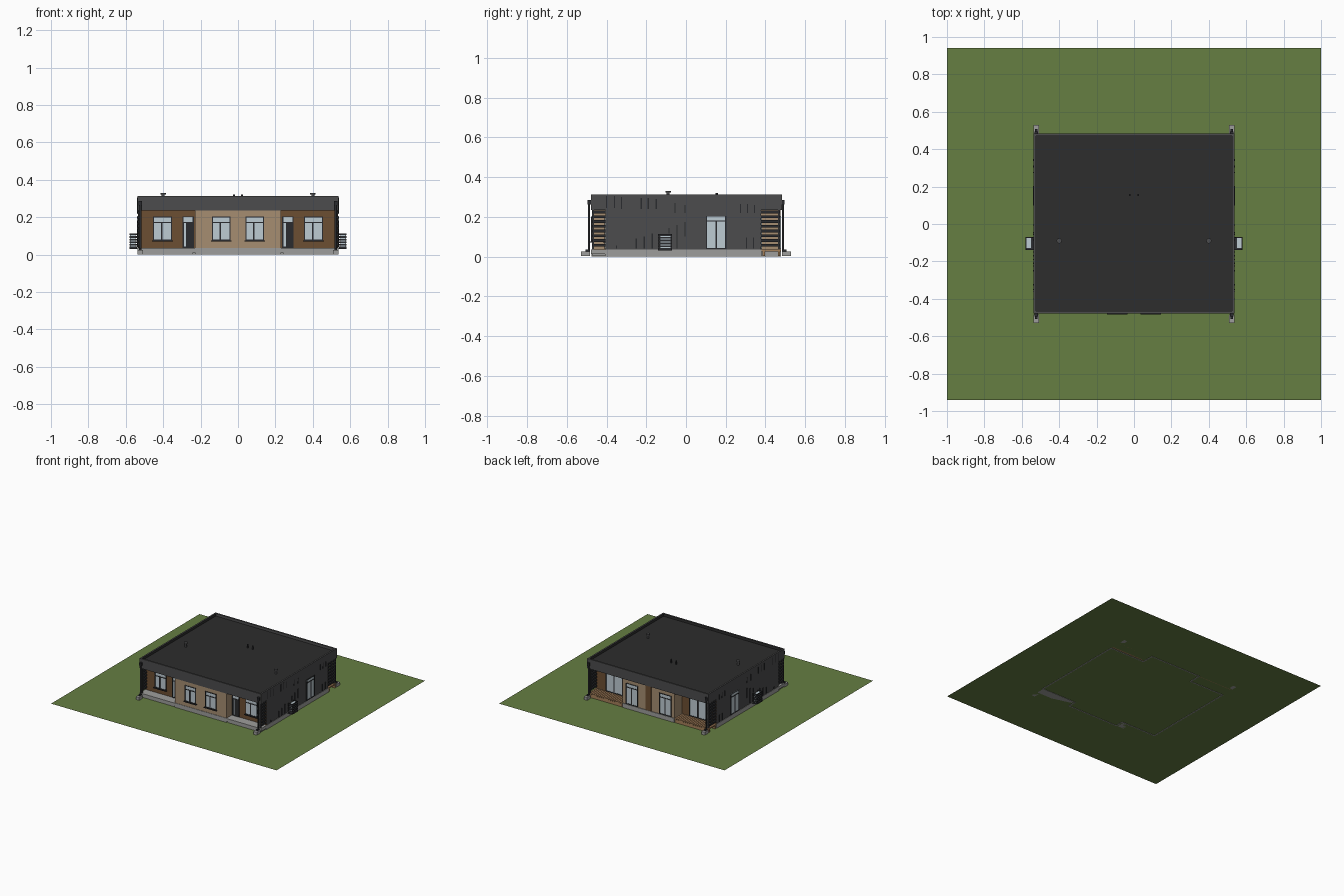
import bpy, bmesh

if "Cube" in bpy.data.objects:
    bpy.data.objects.remove(bpy.data.objects["Cube"])


def material(name, r, g, b):
    lin = [((c / 255 + 0.055) / 1.055) ** 2.4 for c in (r, g, b)]
    m = bpy.data.materials.new(name)
    m.diffuse_color = (*lin, 1)
    m.use_nodes = True
    m.node_tree.nodes["Principled BSDF"].inputs["Base Color"].default_value = m.diffuse_color
    return m


GRASS = material("grass green", 102, 126, 66)
ROOF = material("roof black", 45, 45, 45)
GREY = material("wall grey", 76, 76, 77)
TAN = material("tan render", 166, 141, 113)
BROWN = material("brown cladding", 108, 78, 50)
CONCRETE = material("concrete", 158, 158, 156)
GLASS = material("pale glass", 190, 204, 211)
DARK = material("dark frame", 42, 43, 46)
DECK = material("deck wood", 165, 128, 90)


def finish(name, bm, *mats):
    bmesh.ops.recalc_face_normals(bm, faces=bm.faces)
    me = bpy.data.meshes.new(name)
    bm.to_mesh(me)
    bm.free()
    for m in mats:
        me.materials.append(m)
    ob = bpy.data.objects.new(name, me)
    bpy.context.collection.objects.link(ob)
    return ob


def add_box(bm, p, q):
    """Axis-aligned box between two opposite corners."""
    vs = bmesh.ops.create_cube(bm, size=1)["verts"]
    for v in vs:
        v.co = [(a + b) / 2 + c * abs(b - a) for a, b, c in zip(p, q, v.co)]
    return vs


def boxes(name, mat, *pairs):
    bm = bmesh.new()
    for p, q in pairs:
        add_box(bm, p, q)
    return finish(name, bm, mat)


def cylinders(name, mat, *specs):
    """specs: (x, y, z0, z1, radius)"""
    bm = bmesh.new()
    for x, y, z0, z1, r in specs:
        vs = bmesh.ops.create_cone(bm, cap_ends=True, segments=12, radius1=r,
                                   radius2=r, depth=z1 - z0)["verts"]
        bmesh.ops.translate(bm, verts=vs, vec=(x, y, (z0 + z1) / 2))
    return finish(name, bm, mat)


def window(name, axis, plane, out, a0, a1, z0, z1, split=0.45, transom=0.03, sill=True):
    """Glazed opening on a wall: glass plate, frame, mullion, transom bar."""
    def bar(u0, u1, w0, w1, d):
        if axis == "y":
            return (u0, plane - out * 0.002, w0), (u1, plane + out * d, w1)
        return (plane - out * 0.002, u0, w0), (plane + out * d, u1, w1)
    f = 0.006
    zt = z1 - transom
    m = a0 + (a1 - a0) * split
    boxes(name + "_glass", GLASS, bar(a0, a1, z0, z1, 0.002))
    parts = [bar(a0, a0 + f, z0, z1, 0.005), bar(a1 - f, a1, z0, z1, 0.005),
             bar(a0, a1, z0, z0 + f, 0.005), bar(a0, a1, z1 - 0.004, z1, 0.005),
             bar(a0, a1, zt - 0.004, zt + 0.002, 0.005),
             bar(m - 0.004, m + 0.004, z0, zt, 0.005)]
    if sill:
        parts.append(bar(a0 - 0.005, a1 + 0.005, z0 - 0.004, z0 + 0.002, 0.012))
    boxes(name + "_frame", DARK, *parts)


# lawn
bm = bmesh.new()
bm.faces.new([bm.verts.new(c) for c in
              ((-1, -0.94, 0.002), (1, -0.94, 0.002), (1, 0.94, 0.002), (-1, 0.94, 0.002))])
finish("lawn", bm, GRASS)

# foundation: hollow ring following the notched footprint
half = [(0.23, -0.475), (0.23, -0.408), (0.538, -0.408), (0.538, 0.38),
        (0.23, 0.38), (0.23, 0.478)]
outline = half + [(-x, y) for x, y in reversed(half)]
bm = bmesh.new()
low = [bm.verts.new((x, y, 0)) for x, y in outline]
top = [bm.verts.new((x, y, 0.036)) for x, y in outline]
n = len(outline)
for i in range(n):
    j = (i + 1) % n
    bm.faces.new((low[i], low[j], top[j], top[i]))
found = finish("foundation", bm, CONCRETE)
sol = found.modifiers.new("thickness", "SOLIDIFY")
sol.thickness = 0.012
sol.offset = -1

# main body: grey side walls, brown front and back in the recesses
bm = bmesh.new()
add_box(bm, (-0.535, -0.405, 0.035), (0.535, 0.378, 0.24))
bm.normal_update()
for f in bm.faces:
    f.material_index = 1 if abs(f.normal.y) > 0.5 else 0
finish("main_walls", bm, GREY, BROWN)
boxes("centre_walls", TAN, ((-0.23, -0.472, 0.035), (0.23, 0.473, 0.24)))

# roof with sunken top inside a parapet
bm = bmesh.new()
add_box(bm, (-0.538, -0.478, 0.235), (0.538, 0.483, 0.313))
bm.normal_update()
lid = [f for f in bm.faces if f.normal.z > 0.5]
bmesh.ops.inset_region(bm, faces=lid, thickness=0.018)
inner = bmesh.ops.extrude_face_region(bm, geom=lid)["geom"]
bmesh.ops.delete(bm, geom=lid, context="FACES")
bmesh.ops.translate(bm, vec=(0, 0, -0.02), verts=[v for v in inner if isinstance(v, bmesh.types.BMVert)])
for f in bm.faces:
    c = f.calc_center_median()
    if 0.28 < c.z < 0.31 and abs(c.x) < 0.53 and -0.47 < c.y < 0.47:
        f.material_index = 1
finish("roof", bm, GREY, ROOF)

# roof vents and small pipes
cylinders("roof_vents", GREY, *[(s * 0.4, -0.09, z0, z1, r) for s in (-1, 1)
                                for z0, z1, r in ((0.29, 0.325, 0.008), (0.322, 0.331, 0.014))])
cylinders("roof_pipes", DARK, *[(s * 0.022, 0.155, 0.29, 0.321, 0.006) for s in (-1, 1)])

# dark upright strips on the side walls: (y, bottom, top)
strips = [(-0.40, 0.245, 0.305), (-0.36, 0.245, 0.305), (-0.325, 0.24, 0.30),
          (-0.225, 0.24, 0.295), (-0.19, 0.24, 0.295), (-0.15, 0.24, 0.29),
          (-0.055, 0.22, 0.27), (-0.005, 0.22, 0.26), (0.275, 0.22, 0.265),
          (0.31, 0.22, 0.265), (0.345, 0.22, 0.26), (-0.35, 0.04, 0.055),
          (-0.25, 0.04, 0.09), (-0.21, 0.04, 0.10), (-0.17, 0.04, 0.115),
          (-0.085, 0.115, 0.145), (-0.045, 0.04, 0.16), (-0.005, 0.10, 0.175),
          (0.305, 0.04, 0.095), (0.34, 0.04, 0.095)]

for s, side in ((-1, "left"), (1, "right")):
    boxes(side + "_wall_strips", DARK,
          *[((s * 0.534, y - 0.003, a), (s * 0.5395, y + 0.003, b)) for y, a, b in strips])

    # slatted screens closing the recess ends
    slats = []
    for y0, y1 in ((-0.474, -0.405), (0.378, 0.474)):
        slats += [((s * 0.524, y0, 0.05 + k * 0.024), (s * 0.536, y1, 0.064 + k * 0.024))
                  for k in range(8)]
    boxes(side + "_screen_slats", DARK, *slats)
    boxes(side + "_screen_posts", GREY,
          *[((s * 0.518, y - 0.006, 0.036), (s * 0.532, y + 0.006, 0.236))
            for y in (-0.468, 0.468)])

    # front porch slab
    boxes(side + "_porch_slab", CONCRETE,
          ((s * 0.23, -0.478, 0.012), (s * 0.538, -0.405, 0.036)),
          ((s * 0.24, -0.47, 0.002), (s * 0.53, -0.405, 0.012)))

    # back deck of short planks on a bearer
    boxes(side + "_deck_planks", DECK,
          *[((s * (0.232 + k * 0.017), 0.378, 0.026), (s * (0.246 + k * 0.017), 0.478, 0.036))
            for k in range(18)])
    boxes(side + "_deck_bearers", DECK,
          *[((s * 0.235, y, 0.002), (s * 0.535, y + 0.012, 0.026)) for y in (0.385, 0.462)])

    # front windows and entrance door
    a, b = sorted((s * 0.04, s * 0.14))
    window(side + "_centre_window", "y", -0.472, -1, a, b, 0.075, 0.203)
    a, b = sorted((s * 0.352, s * 0.455))
    window(side + "_porch_window", "y", -0.405, -1, a, b, 0.075, 0.203)
    a, b = sorted((s * 0.236, s * 0.298))
    window(side + "_entrance", "y", -0.405, -1, a, b, 0.037, 0.205, 0.4, 0.032, False)
    boxes(side + "_door_leaf", DARK, ((a, -0.409, 0.037), (a + 0.008, -0.404, 0.174)),
          ((a + 0.026, -0.409, 0.037), (b, -0.404, 0.174)))

    # back doors and large glazing
    a, b = sorted((s * 0.095, s * 0.202))
    window(side + "_back_door", "y", 0.473, 1, a, b, 0.038, 0.205, 0.5, 0.03, False)
    a, b = sorted((s * 0.295, s * 0.447))
    window(side + "_sliding_door", "y", 0.378, 1, a, b, 0.038, 0.205, 0.5, 0.004, False)

    # side glazed door
    window(side + "_side_door", "x", s * 0.536, s, 0.10, 0.203, 0.038, 0.205, 0.5, 0.025, False)

    # air unit inside a slatted basket
    boxes(side + "_air_unit", GLASS, ((s * 0.549, -0.132, 0.04), (s * 0.574, -0.076, 0.108)))
    basket = []
    for k in range(6):
        z = 0.034 + k * 0.014
        basket += [((s * 0.576, -0.14, z), (s * 0.58, -0.07, z + 0.009)),
                   ((s * 0.54, -0.14, z), (s * 0.58, -0.136, z + 0.009)),
                   ((s * 0.54, -0.074, z), (s * 0.58, -0.07, z + 0.009))]
    basket += [((s * 0.574, y, 0.03), (s * 0.578, y + 0.005, 0.112)) for y in (-0.138, -0.077)]
    basket.append(((s * 0.538, -0.14, 0.03), (s * 0.58, -0.07, 0.034)))
    boxes(side + "_air_unit_basket", DARK, *basket)

    # downpipes with hopper, shoe and splash plate
    for t, end in ((-1, "front"), (1, "back")):
        y = t * 0.488
        cylinders(f"{side}_{end}_downpipe", DARK, (s * 0.522, y, 0.03, 0.27, 0.006))
        boxes(f"{side}_{end}_hopper", DARK,
              ((s * 0.513, t * 0.478, 0.262), (s * 0.531, t * 0.495, 0.286)),
              ((s * 0.516, t * 0.482, 0.025), (s * 0.528, t * 0.507, 0.035)))
        boxes(f"{side}_{end}_splash_plate", CONCRETE,
              ((s * 0.507, t * 0.484, 0.002), (s * 0.537, t * 0.528, 0.025)))

# narrow brown panel between the back doors
boxes("back_centre_panel", BROWN, ((-0.025, 0.472, 0.036), (0.025, 0.476, 0.236)))
